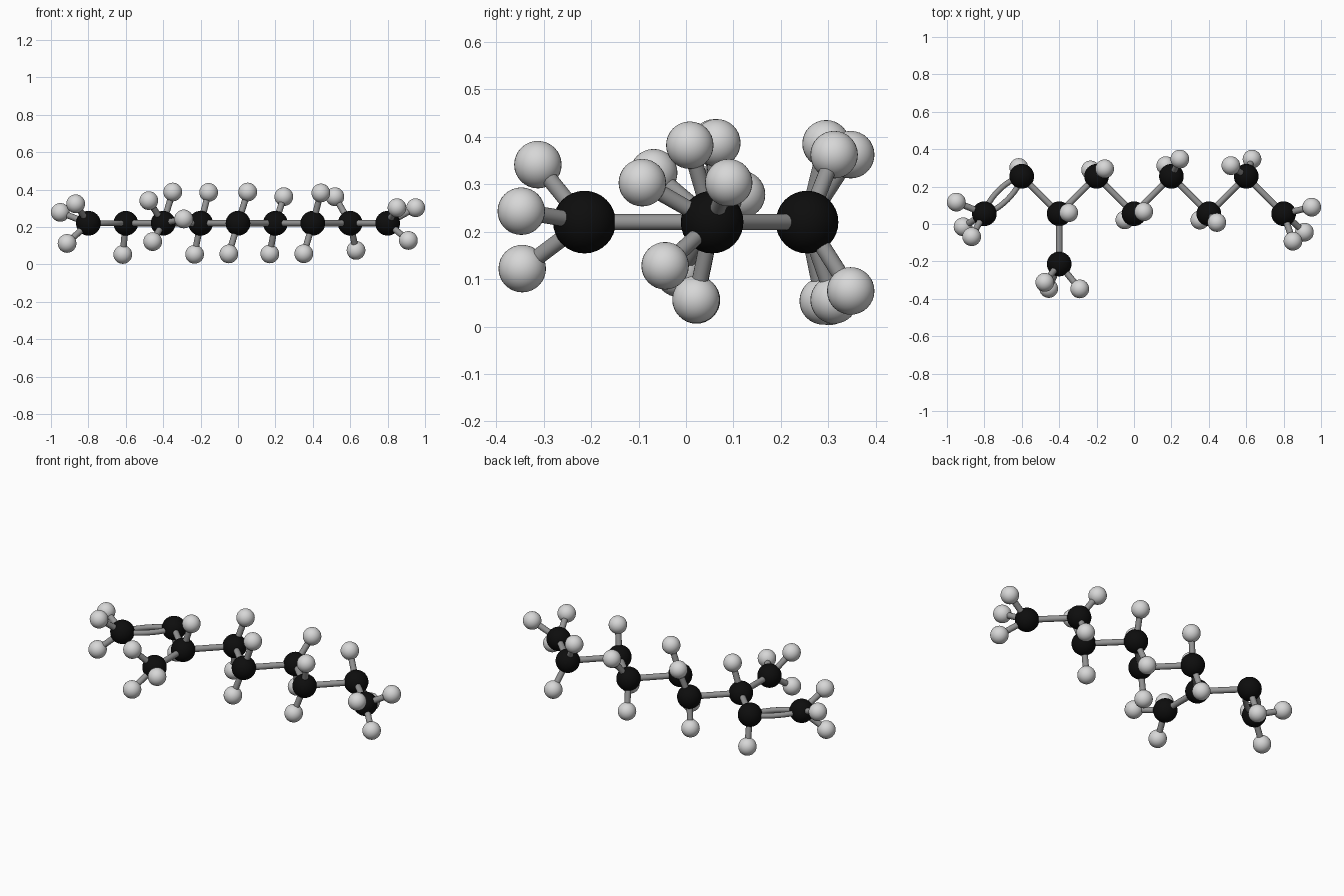
import bpy
from mathutils import Vector

if "Cube" in bpy.data.objects:
    bpy.data.objects.remove(bpy.data.objects["Cube"])

Z = 0.22                      # height of the carbon plane
R_CARBON, R_HYDROGEN, R_BOND = 0.066, 0.05, 0.017


def material(name, v):
    m = bpy.data.materials.new(name)
    m.diffuse_color = (v, v, v, 1)
    m.use_nodes = True
    m.node_tree.nodes["Principled BSDF"].inputs["Base Color"].default_value = m.diffuse_color
    return m


BLACK = material("black", 0.004)
LIGHT = material("light grey", 0.68)
GREY = material("mid grey", 0.3)


def ball(name, pos, radius, mat):
    bpy.ops.mesh.primitive_uv_sphere_add(segments=32, ring_count=16, radius=radius, location=pos)
    ob = bpy.context.object
    ob.name = name
    ob.data.materials.append(mat)
    bpy.ops.object.shade_smooth()


def rod(name, a, b):
    d = b - a
    bpy.ops.mesh.primitive_cylinder_add(vertices=20, radius=R_BOND, depth=d.length, location=(a + b) / 2)
    ob = bpy.context.object
    ob.name = name
    ob.rotation_euler = d.to_track_quat('Z', 'Y').to_euler()
    ob.data.materials.append(GREY)
    bpy.ops.object.shade_smooth_by_angle()


def bent_rod(name, a, b, bulge):
    # curved tube bowing sideways in the carbon plane
    d = b - a
    side = Vector((-d.y, d.x, 0)).normalized() * bulge * 4 / 3
    cu = bpy.data.curves.new(name, 'CURVE')
    cu.dimensions = '3D'
    cu.bevel_depth = 0.015
    cu.bevel_resolution = 4
    sp = cu.splines.new('BEZIER')
    sp.bezier_points.add(1)
    for p, co, s in zip(sp.bezier_points, (a, b), (1, -1)):
        p.co = co
        p.handle_left = co - s * d / 4 - side
        p.handle_right = co + s * d / 4 + side
    # handles facing the middle of the bond
    sp.bezier_points[0].handle_right = a + d / 4 + side
    sp.bezier_points[1].handle_left = b - d / 4 + side
    cu.materials.append(GREY)
    ob = bpy.data.objects.new(name, cu)
    bpy.context.collection.objects.link(ob)


# zigzag carbon chain plus one side branch
chain = [Vector((-0.8 + 0.2 * i, 0.255 if i % 2 else 0.055, Z)) for i in range(9)]
branch = Vector((-0.4, -0.214, Z))

# hydrogens attached to each carbon, as positions
hydrogens = [
    [(-.95, .117, .278), (-.868, -.068, .324), (-.914, -.015, .112)],
    [(-.616, .302, .053)],
    [(-.349, .06, .387)],
    [(-.232, .289, .054), (-.157, .295, .385)],
    [(-.049, .022, .056), (.052, .065, .387)],
    [(.17, .312, .056), (.245, .347, .362)],
    [(.352, .021, .057), (.443, .008, .382)],
    [(.518, .312, .362), (.631, .347, .075)],
    [(.85, -.092, .303), (.95, .09, .303), (.911, -.044, .128)],
    [(-.477, -.312, .341), (-.456, -.345, .122), (-.29, -.347, .243)],
]

# carbons, hydrogens and the rods between them
for i, (c, hs) in enumerate(zip(chain + [branch], hydrogens)):
    ball(f"carbon_{i}", c, R_CARBON, BLACK)
    for j, h in enumerate(hs):
        ball(f"hydrogen_{i}_{j}", h, R_HYDROGEN, LIGHT)
        rod(f"hydrogen_bond_{i}_{j}", c, Vector(h))

# double bond at the left end, single bonds elsewhere
for k, s in enumerate((1, -1)):
    bent_rod(f"double_bond_{k}", chain[0], chain[1], 0.034 * s)
for i in range(1, 8):
    rod(f"chain_bond_{i}", chain[i], chain[i + 1])
rod("branch_bond", chain[2], branch)
